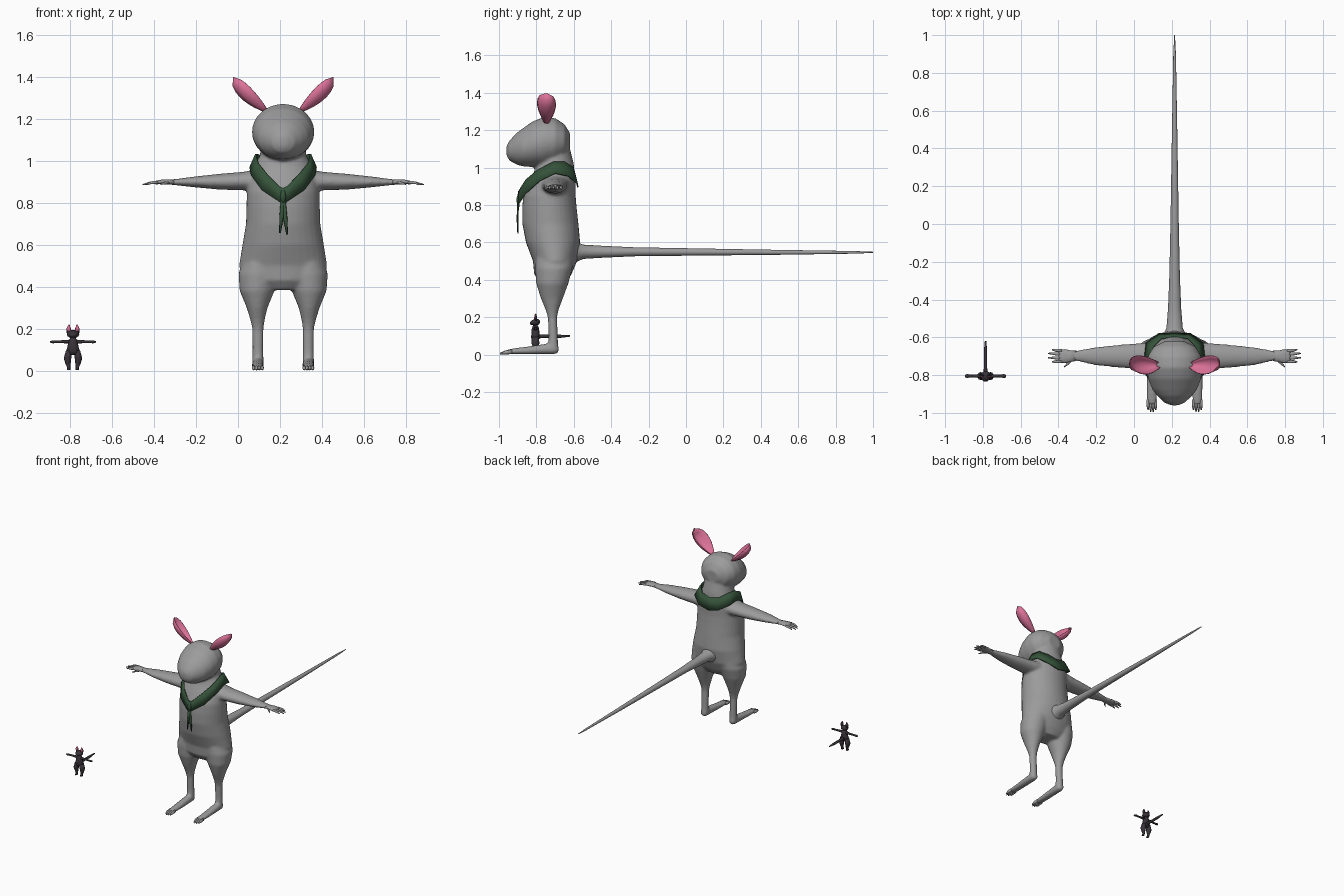
import bpy, bmesh, math
from mathutils import Vector

CX = 0.215  # centre line of the large rat


def material(name, rgb):
    m = bpy.data.materials.new(name)
    m.diffuse_color = (*rgb, 1)
    return m


GREY = material("grey fur", (0.33, 0.33, 0.33))
PINK = material("pink ear", (0.72, 0.17, 0.32))
GREEN = material("green cloth", (0.035, 0.085, 0.042))
DARK = material("dark fur", (0.04, 0.033, 0.04))


def add_loft(bm, axis, sections, n=20):
    """Closed tube of ellipses across an axis: (centre x, y, z, radius 1, radius 2)."""
    i = "xyz".index(axis)
    u, v = [k for k in range(3) if k != i]
    rings = []
    for x, y, z, r1, r2 in sections:
        ring = []
        for k in range(n):
            a = 2 * math.pi * k / n
            p = Vector((x, y, z))
            p[u] += r1 * math.cos(a)
            p[v] += r2 * math.sin(a)
            ring.append(bm.verts.new(p))
        rings.append(ring)
    for a, b in zip(rings, rings[1:]):
        for k in range(n):
            bm.faces.new((a[k], a[(k + 1) % n], b[(k + 1) % n], b[k]))
    bm.faces.new(rings[0])
    bm.faces.new(rings[-1])


def flip(sections):
    return [(-s[0], *s[1:]) for s in sections]


def finish(name, bm, mat, offset=(CX, 0, 0)):
    bmesh.ops.recalc_face_normals(bm, faces=bm.faces)
    me = bpy.data.meshes.new(name)
    bm.to_mesh(me)
    bm.free()
    me.materials.append(mat)
    ob = bpy.data.objects.new(name, me)
    ob.location = offset
    bpy.context.collection.objects.link(ob)
    for p in me.polygons:
        p.use_smooth = True
    return ob


def build(name, parts, mat, offset=(CX, 0, 0), n=20, mirrored=False):
    bm = bmesh.new()
    for axis, sections in parts:
        add_loft(bm, axis, sections, n)
        if mirrored:
            add_loft(bm, axis, flip(sections), n)
    return finish(name, bm, mat, offset)


# Body: torso, head, legs, feet and arms fused into one skin
torso = [(0, -.71, .385, .11, .07), (0, -.712, .43, .19, .10), (0, -.70, .5, .21, .118),
         (0, -.711, .6, .194, .145), (0, -.725, .7, .177, .15), (0, -.73, .78, .175, .146),
         (0, -.73, .85, .173, .14), (0, -.715, .92, .165, .125), (0, -.705, .97, .14, .11),
         (0, -.70, 1.02, .112, .10), (0, -.71, 1.1, .10, .09)]
head = [(0, -.96, 1.09, .02, .025), (0, -.945, 1.09, .055, .052), (0, -.91, 1.10, .092, .082),
        (0, -.877, 1.107, .118, .10), (0, -.82, 1.125, .14, .122), (0, -.76, 1.137, .149, .134),
        (0, -.70, 1.142, .142, .123), (0, -.65, 1.14, .112, .092), (0, -.62, 1.14, .05, .045)]
leg = [(.12, -.71, .03, .028, .028), (.12, -.71, .1, .026, .025), (.12, -.714, .2, .027, .025),
       (.122, -.716, .24, .034, .035), (.124, -.717, .3, .05, .059), (.124, -.715, .38, .083, .086),
       (.116, -.707, .46, .097, .10), (.10, -.70, .56, .08, .10)]
foot = [(.12, -.682, .03, .018, .02), (.12, -.70, .031, .027, .029), (.12, -.75, .03, .029, .028),
        (.12, -.85, .022, .029, .021), (.12, -.92, .018, .028, .016), (.12, -.955, .015, .024, .012)]
arm = [(.08, -.70, .905, .08, .055), (.15, -.70, .905, .073, .05), (.19, -.70, .903, .069, .044),
       (.30, -.70, .90, .06, .038), (.42, -.70, .899, .048, .026), (.51, -.698, .898, .03, .015),
       (.55, -.698, .898, .027, .012)]
bm = bmesh.new()
add_loft(bm, "z", torso, 32)
add_loft(bm, "y", head, 32)
for axis, part in (("z", leg), ("y", foot), ("x", arm)):
    add_loft(bm, axis, part, 24)
    add_loft(bm, axis, flip(part), 24)
body = finish("body", bm, GREY)
remesh = body.modifiers.new("fuse", "REMESH")
remesh.mode = "VOXEL"
remesh.voxel_size = 0.009
remesh.use_smooth_shade = True
smooth = body.modifiers.new("soften", "SMOOTH")
smooth.factor = 0.5
smooth.iterations = 5

# Hands with four fingers and a thumb
hand = [("x", [(.52, -.698, .898, .027, .013), (.55, -.70, .899, .03, .012),
               (.58, -.70, .899, .037, .011), (.605, -.70, .896, .036, .009),
               (.615, -.70, .895, .03, .006)])]
for y0, y1, tip in ((-.672, -.665, .65), (-.69, -.685, .67), (-.71, -.708, .67), (-.728, -.73, .65)):
    hand.append(("x", [(.595, y0, .897, .009, .008), (.63, (y0 + y1) / 2, .895, .008, .007),
                       (tip, y1, .886, .003, .003)]))
hand.append(("x", [(.54, -.715, .897, .01, .008), (.565, -.738, .893, .009, .007),
                   (.585, -.757, .888, .003, .003)]))
build("hands", hand, GREY, n=10, mirrored=True)

# Toes
toes = []
for k in range(4):
    x = .10 + .0135 * k
    tip = -.995 if k in (1, 2) else -.985
    toes.append(("y", [(x, -.93, .015, .008, .012), (x, -.965, .012, .008, .011),
                       (x, tip, .006, .003, .004)]))
build("toes", toes, GREY, n=8, mirrored=True)

# Tail, flared where it leaves the back
build("tail", [("y", [(0, -.62, .55, .08, .075), (0, -.58, .55, .058, .052), (0, -.55, .55, .043, .038),
                      (0, -.45, .55, .035, .032), (0, -.28, .55, .028, .024), (0, 0, .549, .022, .02),
                      (0, .5, .547, .014, .013), (0, .9, .547, .007, .007),
                      (0, 1.0, .547, .002, .003)])], GREY)

# Ears: cupped leaf, from base to tip, edges curled towards the inside
bm = bmesh.new()
base, tip = Vector((.075, -.745, 1.235)), Vector((.238, -.745, 1.398))
across = [(-.018, -.052, .014), (.018, -.036, -.022), (.032, 0, -.032), (.03, .032, -.022), (.018, .05, .004)]
for side in (1, -1):
    rows = []
    for i in range(9):
        t = i / 8
        w = .22 + .78 * math.sin(math.pi * min(1, t / 1.2)) if t < .6 else math.sqrt(max(0, 1 - ((t - .6) / .4) ** 2))
        w = max(w, .03)
        row = []
        for a in across:
            p = base.lerp(tip, t) + Vector(a) * w
            row.append(bm.verts.new((p.x * side, p.y, p.z)))
        rows.append(row)
    for a, b in zip(rows, rows[1:]):
        for k in range(4):
            bm.faces.new((a[k], a[k + 1], b[k + 1], b[k]))
ears = finish("ears", bm, PINK)
ears.modifiers.new("thickness", "SOLIDIFY").thickness = 0.004

# Neckerchief: top and bottom edge of a band from the nape to the knot
top = [(0, -.60, .985), (.07, -.605, 1.0), (.115, -.65, 1.03), (.13, -.71, 1.03),
       (.12, -.79, .99), (.075, -.855, .935), (.02, -.889, .88), (0, -.895, .87)]
bottom = [(0, -.578, .895), (.085, -.582, .915), (.15, -.63, .955), (.157, -.70, .968),
          (.15, -.78, .93), (.10, -.86, .86), (.025, -.893, .81), (0, -.897, .79)]
bm = bmesh.new()
for side in (1, -1):
    edge = [[bm.verts.new((side * x, y, z)) for x, y, z in row] for row in (top, bottom)]
    for k in range(len(top) - 1):
        bm.faces.new((edge[0][k], edge[0][k + 1], edge[1][k + 1], edge[1][k]))
bmesh.ops.remove_doubles(bm, verts=bm.verts, dist=0.0001)
scarf = finish("neckerchief", bm, GREEN)
solid = scarf.modifiers.new("thickness", "SOLIDIFY")
solid.thickness = 0.008
solid.offset = 0

# Knot and the two hanging ends
build("neckerchief_knot", [
    ("z", [(0, -.895, .79, .008, .006), (0, -.898, .83, .014, .01), (0, -.892, .865, .008, .006)]),
    ("z", [(-.003, -.897, .82, .008, .005), (-.008, -.902, .73, .01, .004), (-.015, -.90, .655, .004, .003)]),
    ("z", [(.003, -.897, .82, .008, .005), (.011, -.90, .72, .01, .004), (.019, -.898, .648, .004, .003)]),
], GREEN, n=10)

# Small dark companion
SMALL = (-.786, -.805, 0)
build("small_body", [
    ("z", [(0, 0, .075, .02, .015), (0, 0, .09, .034, .024), (0, 0, .115, .026, .022),
           (0, 0, .14, .022, .02), (0, 0, .158, .012, .012)]),
    ("y", [(0, -.03, .168, .006, .005), (0, -.02, .171, .02, .013), (0, 0, .174, .03, .02),
           (0, .016, .175, .022, .016), (0, .024, .175, .008, .006)]),
    ("y", [(0, .01, .098, .014, .013), (0, .04, .098, .009, .009), (0, .13, .098, .009, .009),
           (0, .185, .1, .004, .004)]),
], DARK, SMALL, 14)
build("small_limbs", [
    ("x", [(.01, 0, .138, .012, .01), (.05, 0, .138, .008, .007), (.085, 0, .137, .007, .006),
           (.095, 0, .137, .012, .007), (.109, 0, .137, .006, .004)]),
    ("z", [(.021, -.006, .004, .008, .014), (.021, 0, .018, .008, .009), (.024, 0, .035, .013, .013),
           (.026, 0, .06, .018, .021), (.02, 0, .095, .014, .019)]),
    ("z", [(.018, .003, .18, .012, .006), (.021, .003, .2, .011, .005), (.019, .003, .217, .003, .002)]),
], DARK, SMALL, 12, True)
build("small_ears", [
    ("z", [(.018, -.003, .187, .009, .004), (.021, -.003, .2, .009, .004), (.019, -.001, .219, .003, .002)]),
], PINK, SMALL, 10, True)
